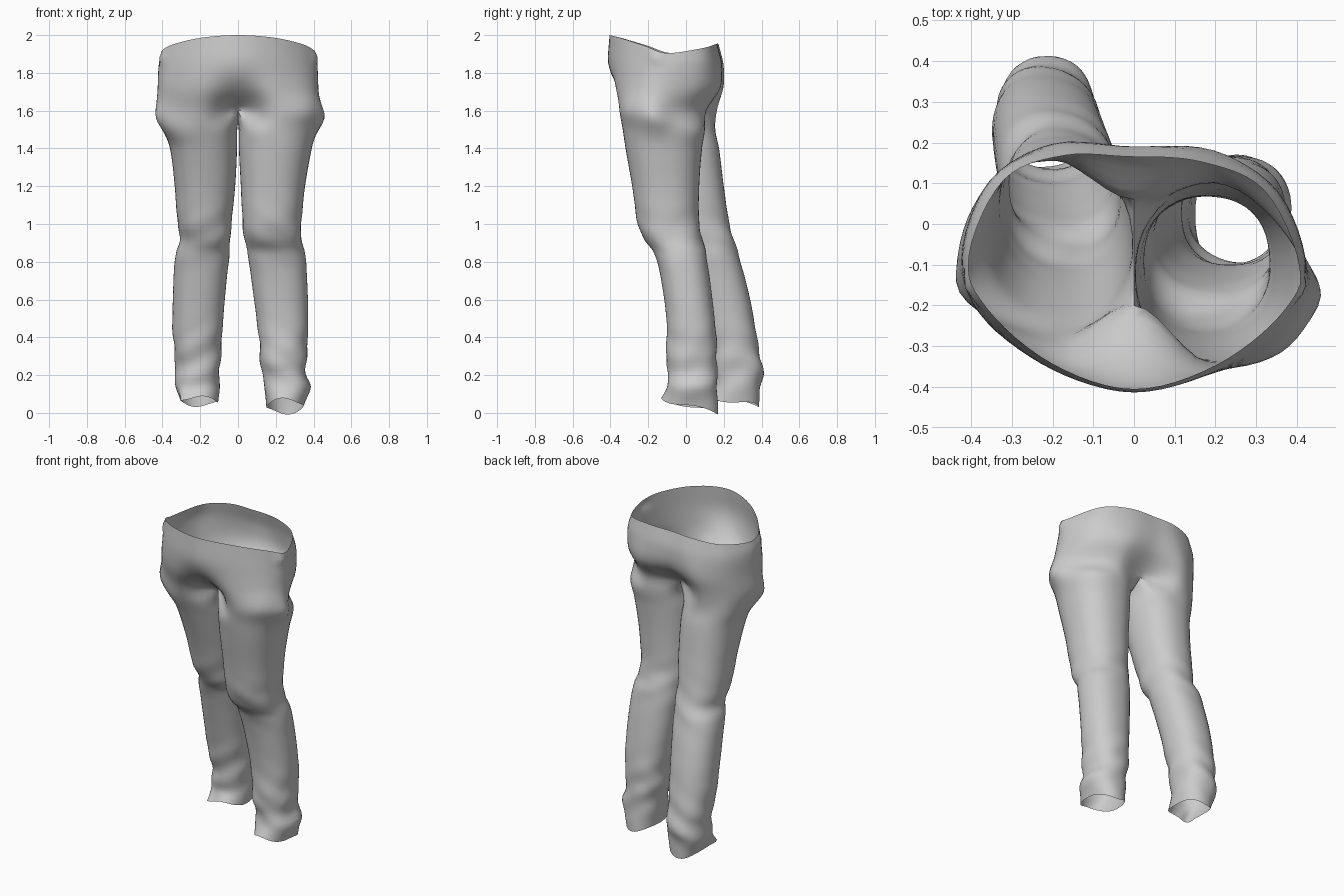
import bpy, bmesh
from math import sin, cos, radians, exp, pi
from mathutils import Vector

if "Cube" in bpy.data.objects:
    bpy.data.objects.remove(bpy.data.objects["Cube"])

OUT, INN = 36, 8          # segments round the outside and across the crotch
ARC = radians(142)        # half span of the outside arc

# Half sections of the seat: front centre, round the hip, back centre
SEAT = [
    (1.95, [(0, -.405), (.20, -.345), (.36, -.215), (.405, -.09), (.32, .095), (.17, .16), (0, .165)]),
    (1.84, [(0, -.41), (.20, -.36), (.36, -.24), (.42, -.09), (.345, .10), (.18, .185), (0, .19)]),
    (1.72, [(0, -.345), (.18, -.36), (.36, -.26), (.425, -.11), (.36, .08), (.20, .185), (0, .17)]),
    (1.60, [(0, -.20), (.18, -.32), (.36, -.265), (.425, -.125), (.36, .04), (.20, .135), (0, .06)]),
]
SHEAR = [-.06, -.06, -.05, -.14]                  # one thigh forward, one back
RIM = [2.0, 1.985, 1.945, 1.905, 1.93, 1.95, 1.955]  # waist height round the rim

# Legs: height, inner x, outer x, front y, back y
FRONT_LEG = [
    (1.50, .004, .41, -.335, .10), (1.40, .005, .39, -.32, .085),
    (1.20, .015, .355, -.285, .07), (1.00, .025, .335, -.255, .07),
    (.92, .035, .335, -.225, .085), (.85, .05, .355, -.168, .105),
    (.60, .085, .37, -.115, .14), (.40, .11, .37, -.10, .16),
    (.27, .12, .36, -.108, .165), (.20, .13, .365, -.09, .16),
    (.14, .14, .382, -.10, .165), (.03, .15, .35, -.13, .17)]
BACK_LEG = [
    (1.50, .004, .395, -.26, .155), (1.40, .005, .36, -.22, .175),
    (1.20, .015, .335, -.15, .20), (1.00, .035, .32, -.09, .23),
    (.92, .04, .303, -.055, .25), (.85, .045, .33, -.01, .275),
    (.60, .07, .345, .06, .34), (.40, .085, .345, .105, .375),
    (.27, .095, .33, .13, .40), (.20, .095, .335, .135, .405),
    (.14, .10, .33, .14, .395), (.07, .105, .305, .11, .385)]


def spline(ts, ps, t):
    """Smooth curve through points ps at increasing parameters ts."""
    n = len(ts)
    k = 0
    while k < n - 2 and t > ts[k + 1]:
        k += 1

    def slope(i):
        a, b = max(i - 1, 0), min(i + 1, n - 1)
        return (ps[b] - ps[a]) / (ts[b] - ts[a])
    h = ts[k + 1] - ts[k]
    u = (t - ts[k]) / h
    return (ps[k] * (2*u**3 - 3*u*u + 1) + slope(k) * (h * (u**3 - 2*u*u + u))
            + ps[k + 1] * (3*u*u - 2*u**3) + slope(k + 1) * (h * (u**3 - u*u)))


def seat_ring(i, side):
    z, pts = SEAT[i]
    ctrl = [Vector((side * x, y + side * SHEAR[i] * x * (k / 6 if i < 2 else 1),
                    RIM[k] if i == 0 else z)) for k, (x, y) in enumerate(pts)]
    # mirrored neighbours keep the centre front and back rounded
    flip = Vector((-1, 1, 1))
    ctrl = [ctrl[1] * flip] + ctrl + [ctrl[-2] * flip]
    ring = [spline(list(range(-1, 8)), ctrl, 6 * j / OUT) for j in range(OUT + 1)]
    ring[0].x = ring[-1].x = 0
    return ring


def crotch_bridge(back, front):
    pts = []
    for j in range(1, INN):
        p = back.lerp(front, j / INN)
        p.z -= .07 * sin(pi * j / INN)
        pts.append(p)
    return pts


def leg_ring(row, side, hem):
    z, xi, xo, yf, yb = row
    ring = []
    for j in range(OUT + INN):
        a = -ARC + 2 * ARC * j / OUT if j <= OUT else ARC + (2*pi - 2*ARC) * (j - OUT) / INN
        c, s = cos(a), sin(a)
        r = (abs(c)**2.25 + abs(s)**2.25) ** (-1 / 2.25)
        zz = z
        if hem:                                   # ragged cuff, raised at the front
            zz += (.035 if side > 0 else .02) * (1 - s) - .03 + .009 * sin(3 * a + .6)
            if side < 0:
                r += .3 * exp(-((a + .8) / .25)**2)
        ring.append(Vector((side * ((xi + xo)/2 + (xo - xi)/2 * r * c),
                            (yf + yb)/2 + (yb - yf)/2 * r * s, zz)))
    return ring


def resample(ts, rings, start, stop, count):
    """Fill in rings between key rings."""
    cols = list(zip(*rings))
    return [[spline(ts, c, start + (stop - start) * i / count) for c in cols]
            for i in range(count + 1)]


def blend(free, tied):
    """Seam columns at the centre stay free, the hip flows smoothly on."""
    def weight(j):
        return min(1, 3 * sin(pi * j / OUT)) if j < OUT else 0
    return [[p.lerp(q, weight(j)) for j, (p, q) in enumerate(zip(a, b))]
            for a, b in zip(free, tied)]


def dress(p, side, axis):
    """Pocket bulges at the hips and soft cloth folds on the legs."""
    q = p.copy()
    for y, z, size, amount in ((-.17, 1.56, .08, .038), (-.16, 1.88, .03, .015)):
        q.x += side * amount * exp(-((p.y - y)**2 + (p.z - z)**2) / size**2) * min(1, abs(p.x) / .35)**4
    if axis is not None:
        d = Vector((p.x - axis.x, p.y - axis.y, 0))
        fold = exp(-((p.z - .25) / .17)**2) + .6 * exp(-((p.z - .93) / .13)**2)
        wave = sin(38 * p.z + 26 * d.x * side) + .7 * sin(27 * p.z - 30 * d.y - 12 * d.x)
        q += d.normalized() * .0045 * fold * wave
    return q


def skin(bm, rings, closed, side):
    rows = [[bm.verts.new(p) for p in r] for r in rings]
    n = len(rows[0])
    for a, b in zip(rows, rows[1:]):
        for j in range(n if closed else n - 1):
            k = (j + 1) % n
            f = [a[j], b[j], b[k], a[k]]
            bm.faces.new(f if side > 0 else f[::-1])


bm = bmesh.new()
for side, table in ((1, FRONT_LEG), (-1, BACK_LEG)):
    keys = [seat_ring(i, side) for i in range(4)]
    bridge = crotch_bridge(keys[-1][-1], keys[-1][0])
    legs = [leg_ring(r, side, r is table[-1]) for r in table]
    ts = [-z for z, _ in SEAT]
    tl = [-1.6] + [-r[0] for r in table]

    # half of the seat
    seat = blend(resample(ts, keys, ts[0], -1.6, 14),
                 resample(ts + [-1.5], keys + [legs[0][:OUT + 1]], ts[0], -1.6, 14))
    skin(bm, [[dress(p, side, None) for p in r] for r in seat], False, side)

    # leg, starting from the hip line plus the crotch bridge
    rings = [keys[-1] + bridge] + legs
    leg = blend(resample(tl, rings, -1.6, tl[-1], 72),
                resample([ts[2]] + tl, [keys[2] + bridge] + rings, -1.6, tl[-1], 72))
    done = []
    for i, r in enumerate(leg):
        mid = sum(r, Vector()) / len(r)
        done.append([dress(p, side, mid if i else None) for p in r])
    skin(bm, done, True, side)

# join the two halves into one open garment
bmesh.ops.remove_doubles(bm, verts=bm.verts, dist=.0005)
mesh = bpy.data.meshes.new("trousers")
bm.to_mesh(mesh)
bm.free()
trousers = bpy.data.objects.new("trousers", mesh)
bpy.context.collection.objects.link(trousers)
bpy.context.view_layer.objects.active = trousers
trousers.select_set(True)
bpy.ops.object.shade_smooth_by_angle(angle=radians(60))
